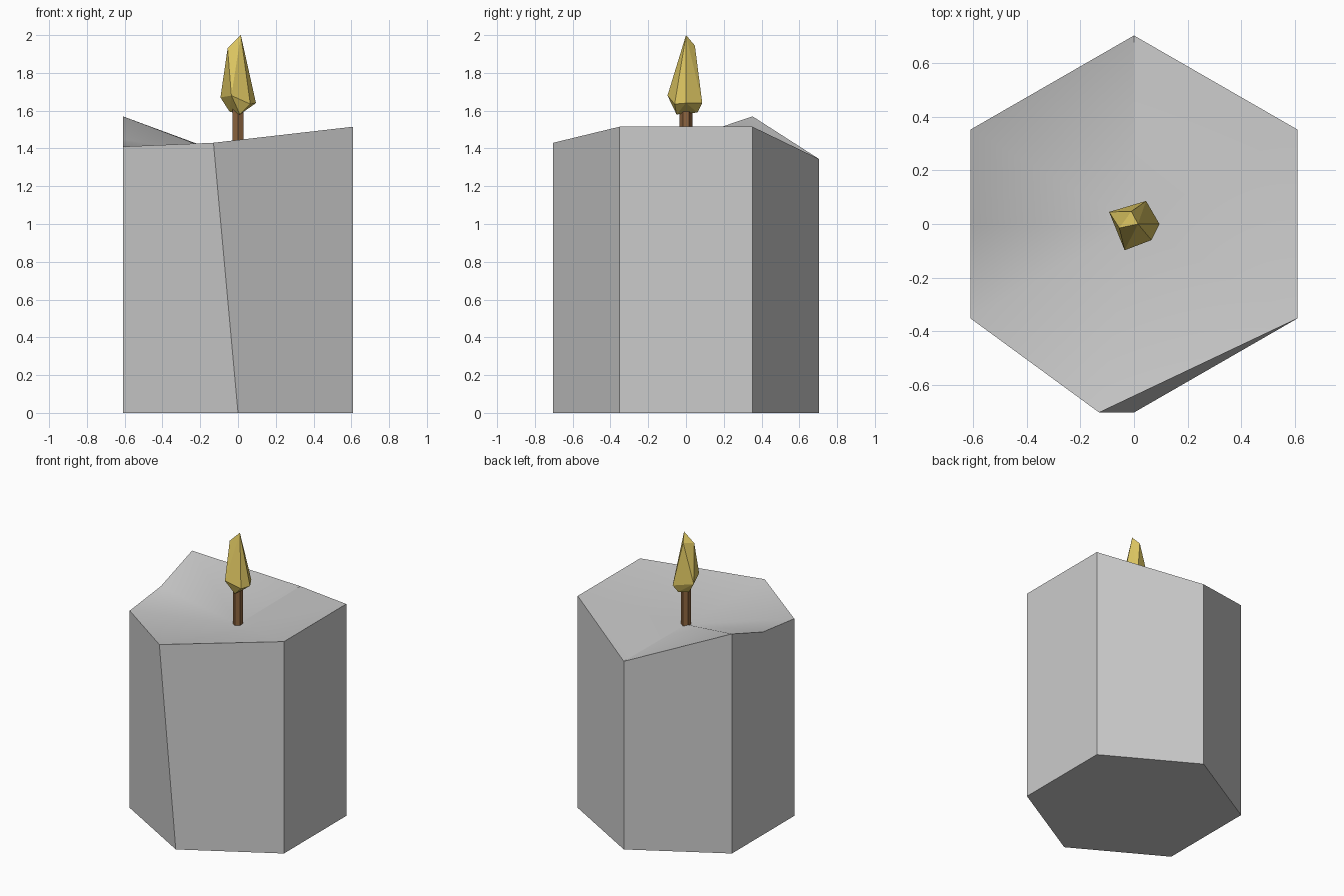
import bpy, bmesh, math

if "Cube" in bpy.data.objects:
    bpy.data.objects.remove(bpy.data.objects["Cube"])


def material(name, rgb):
    m = bpy.data.materials.new(name)
    m.diffuse_color = (*rgb, 1)
    m.use_nodes = True
    m.node_tree.nodes["Principled BSDF"].inputs["Base Color"].default_value = m.diffuse_color
    return m


def make_object(name, bm, mat):
    bmesh.ops.recalc_face_normals(bm, faces=bm.faces[:])
    me = bpy.data.meshes.new(name)
    bm.to_mesh(me)
    bm.free()
    me.materials.append(mat)
    ob = bpy.data.objects.new(name, me)
    bpy.context.collection.objects.link(ob)
    return ob


wax = material("grey wax", (0.6, 0.6, 0.6))
brown = material("brown wick", (0.27, 0.13, 0.05))
yellow = material("yellow flame", (0.72, 0.56, 0.12))

# Wax body: hexagonal prism with an uneven, dished top
# corners anticlockwise from the front right; extra rim point on the left side
X, Y, R = 0.61, 0.352, 0.703
rim = [  # base x, base y, top x, top z
    (X, -Y, X, 1.515), (X, Y, X, 1.515), (0, R, 0, 1.345),
    (-X, Y, -X, 1.57), (-X, 0, -X, 1.45), (-X, -Y, -X, 1.41),
    (0, -R, -0.13, 1.43),
]
bm = bmesh.new()
low = [bm.verts.new((x, y, 0)) for x, y, tx, z in rim]
top = [bm.verts.new((tx, y, z)) for x, y, tx, z in rim]
centre = bm.verts.new((0, 0, 1.34))
bm.faces.new(low[::-1])
for i in range(len(rim)):
    j = (i + 1) % len(rim)
    bm.faces.new((low[i], low[j], top[j], top[i]))
    bm.faces.new((top[i], top[j], centre)).smooth = True
body = make_object("candle_body", bm, wax)
bpy.context.view_layer.objects.active = body
body.select_set(True)
bpy.ops.object.shade_smooth_by_angle(angle=math.radians(30))

# Wick: thin six-sided post
bm = bmesh.new()
bmesh.ops.create_cone(bm, cap_ends=True, segments=6, radius1=0.034,
                      radius2=0.034, depth=0.29)
bmesh.ops.translate(bm, verts=bm.verts[:], vec=(0, 0, 1.475))
make_object("wick", bm, brown)

# Flame: faceted, slightly crooked drop made as a hull
points = [
    (0.015, 0, 2.0), (-0.055, -0.015, 1.93), (-0.01, 0.047, 1.945),
    (-0.093, 0.045, 1.67), (0.045, 0.086, 1.64), (0.095, 0.0, 1.64),
    (0.065, -0.06, 1.635), (-0.035, -0.098, 1.68),
    (-0.045, 0.03, 1.595), (0.01, -0.05, 1.58), (0.02, 0.06, 1.59),
]
bm = bmesh.new()
for p in points:
    bm.verts.new(p)
bmesh.ops.convex_hull(bm, input=bm.verts[:])
make_object("flame", bm, yellow)
